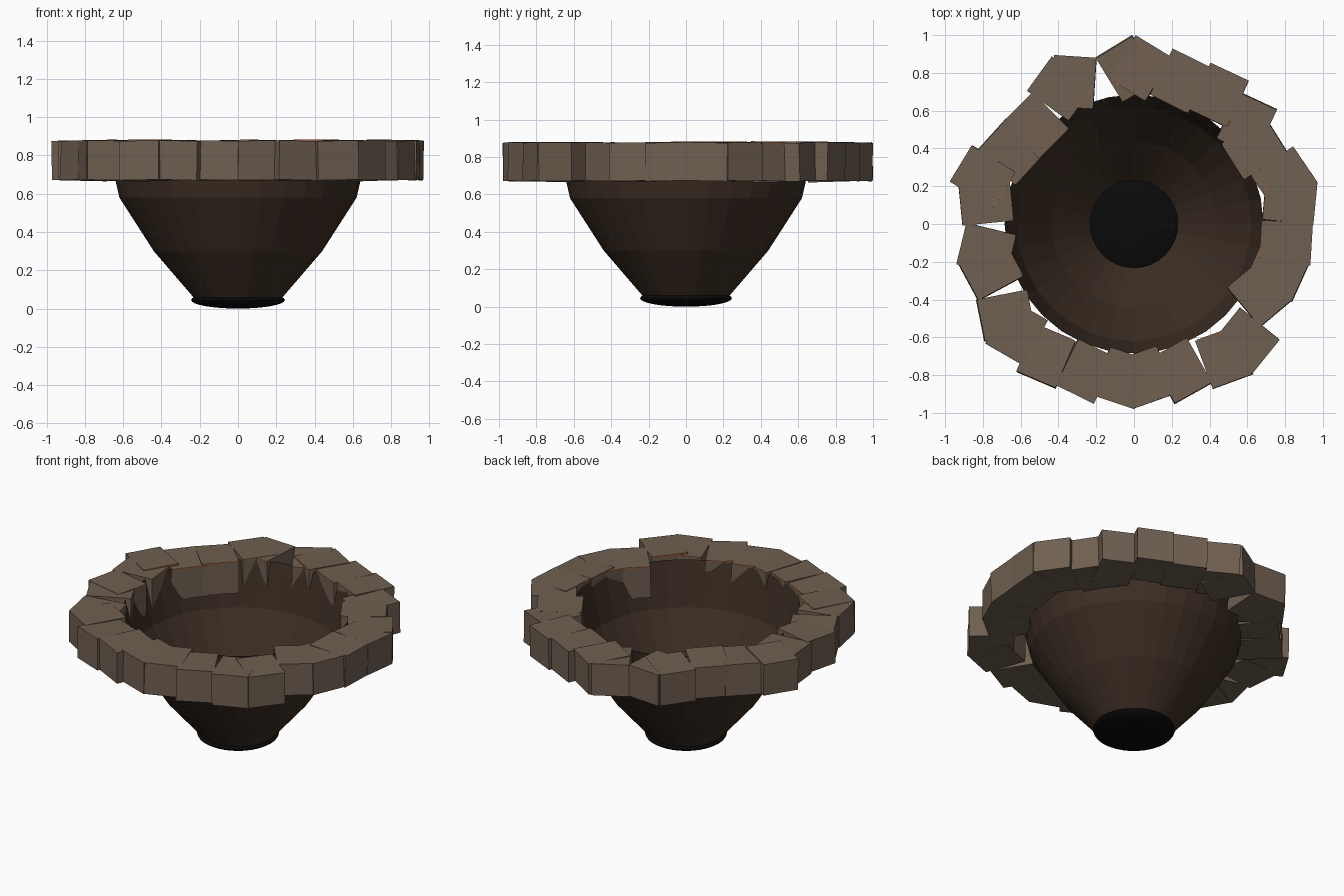
import bpy, bmesh, math, random
from mathutils import Matrix

random.seed(4)
if "Cube" in bpy.data.objects:
    bpy.data.objects.remove(bpy.data.objects["Cube"])


def material(name, rgb):
    m = bpy.data.materials.new(name)
    m.use_nodes = True
    m.diffuse_color = (*rgb, 1)
    bsdf = m.node_tree.nodes["Principled BSDF"]
    bsdf.inputs["Base Color"].default_value = (*rgb, 1)
    bsdf.inputs["Roughness"].default_value = 0.9
    return m


STONE = material("grey brown stone", (0.16, 0.115, 0.082))
EARTH = material("dark brown earth", (0.045, 0.027, 0.017))
BLACK = material("black pit", (0.003, 0.003, 0.003))
EMBER = material("ember orange", (0.55, 0.12, 0.02))


def add_object(name, bm, *mats):
    mesh = bpy.data.meshes.new(name)
    bm.to_mesh(mesh)
    bm.free()
    for m in mats:
        mesh.materials.append(m)
    obj = bpy.data.objects.new(name, mesh)
    bpy.context.collection.objects.link(obj)
    return obj


# Funnel-shaped bowl, an open flat-faced surface of revolution
SIDES = 32
profile = [(0.225, 0.05), (0.44, 0.30), (0.62, 0.58), (0.685, 0.865)]
bm = bmesh.new()
rings = []
for r, z in profile:
    angles = [math.tau * i / SIDES for i in range(SIDES)]
    rings.append([bm.verts.new((r * math.cos(a), r * math.sin(a), z)) for a in angles])
for low, high in zip(rings, rings[1:]):
    for i in range(SIDES):
        j = (i + 1) % SIDES
        bm.faces.new((low[i], low[j], high[j], high[i]))
add_object("bowl", bm, EARTH)

# Flattened black plug closing the bottom
bm = bmesh.new()
bmesh.ops.create_uvsphere(bm, u_segments=32, v_segments=16, radius=1,
                          matrix=Matrix.LocRotScale((0, 0, 0.045), None, (0.245, 0.245, 0.045)))
add_object("bottom_plug", bm, BLACK)

# Ring of rough blocks: (outer radius, twist in degrees), clockwise from the back
blocks = [
    (.945, -25), (.93, -7), (.95, 7), (.925, 20), (.89, 0), (.96, 15), (.965, -12),
    (.945, 3), (.935, -5), (.89, -18), (.99, 6), (.985, -12), (.95, 10), (.945, 13),
    (.95, -12), (.955, -7), (.975, 9), (.975, 15), (.96, -21), (.93, 9), (.92, -20),
    (.925, 12), (.97, -12), (.89, -10), (.87, 0), (.94, 22), (.94, -23), (.945, 25),
]
WIDTH, DEPTH, HEIGHT = 0.225, 0.27, 0.205


def add_box(bm, frame, size, centre, index):
    placed = frame @ Matrix.LocRotScale(centre, None, size)
    verts = bmesh.ops.create_cube(bm, size=1, matrix=placed)["verts"]
    for face in {f for v in verts for f in v.link_faces}:
        face.material_index = index


for k, (radius, twist) in enumerate(blocks):
    around = -math.tau * (k + 0.5) / len(blocks)
    tilt = [math.radians(random.uniform(-1.5, 1.5)) for _ in range(2)]
    # Local frame sits at the middle of the outer face, +y pointing outward
    frame = (Matrix.Rotation(around, 4, "Z") @ Matrix.Translation((0, radius, 0.775))
             @ Matrix.Rotation(math.radians(twist), 4, "Z")
             @ Matrix.Rotation(tilt[0], 4, "X") @ Matrix.Rotation(tilt[1], 4, "Y"))
    bm = bmesh.new()
    add_box(bm, frame, (WIDTH, DEPTH, HEIGHT), (0, -DEPTH / 2, 0), 0)
    # Thin glowing line along the inner top edge
    add_box(bm, frame, (WIDTH * 0.9, 0.004, 0.004), (0, -DEPTH, HEIGHT / 2 - 0.003), 1)
    add_object(f"rim_block_{k + 1}", bm, STONE, EMBER)
